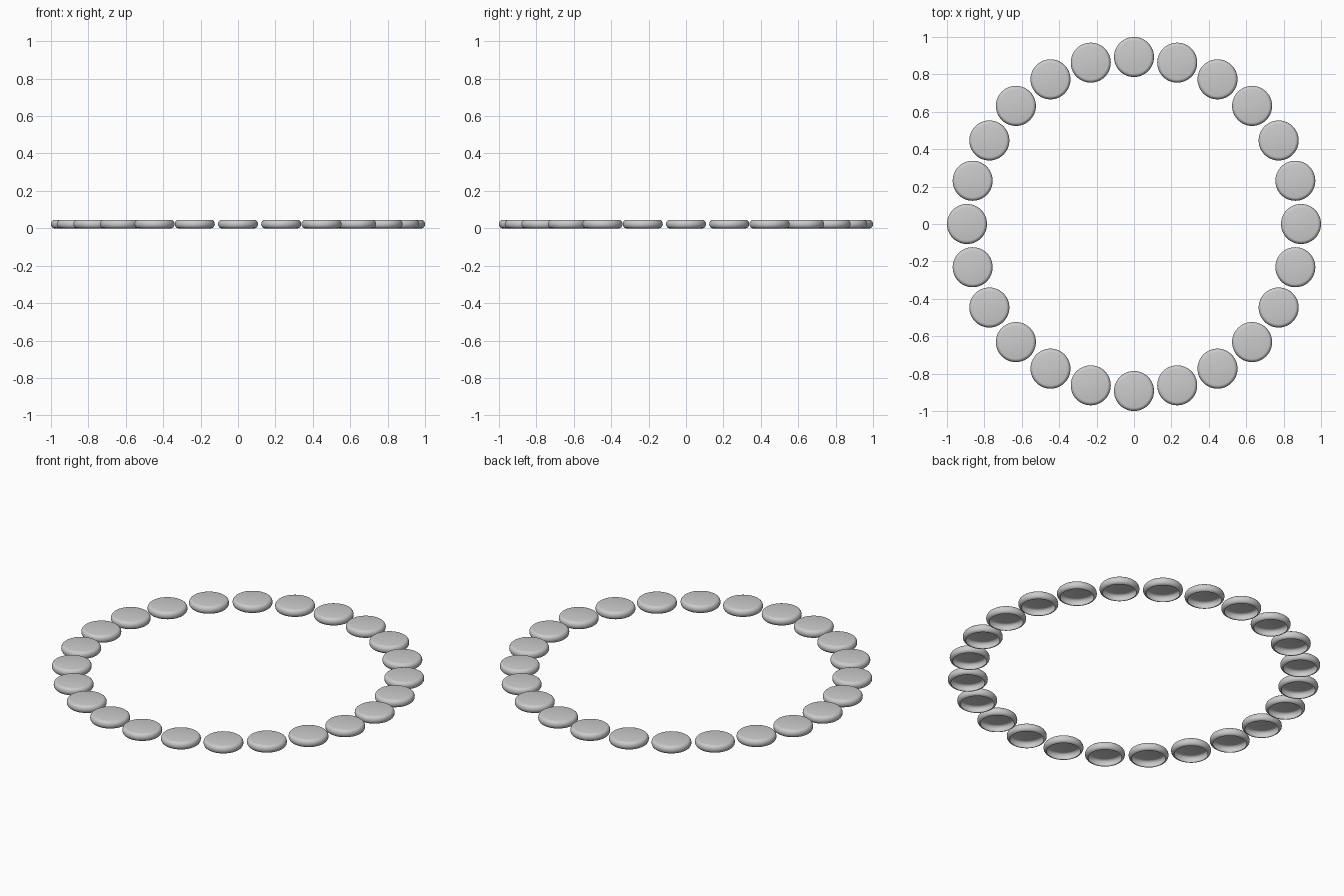
import bpy, bmesh, math
from mathutils import Matrix

if "Cube" in bpy.data.objects:
    bpy.data.objects.remove(bpy.data.objects["Cube"])

COUNT, RING, R, H = 24, 0.893, 0.107, 0.045
SEG = 48

# rounded rim profile (radius, height), from flat top round to the open underside
B = 0.018
profile = [(0, H)]
for i in range(9):
    a = math.pi / 2 - math.pi * i / 8
    profile.append((R - B + B * math.cos(a), H / 2 + H / 2 * math.sin(a)))


def disc_mesh():
    bm = bmesh.new()
    vs = [bm.verts.new((r, 0, z)) for r, z in profile]
    es = [bm.edges.new(p) for p in zip(vs, vs[1:])]
    bmesh.ops.spin(bm, geom=vs + es, axis=(0, 0, 1), cent=(0, 0, 0),
                   steps=SEG, angle=2 * math.pi)
    bmesh.ops.remove_doubles(bm, verts=bm.verts, dist=1e-5)
    bmesh.ops.recalc_face_normals(bm, faces=bm.faces)
    top = max(bm.faces, key=lambda f: f.calc_center_median().z)
    if top.normal.z < 0:
        bmesh.ops.reverse_faces(bm, faces=bm.faces)
    for f in bm.faces:
        f.smooth = True
    me = bpy.data.meshes.new("disc")
    bm.to_mesh(me)
    bm.free()
    return me


# ring of identical hollow discs
mesh = disc_mesh()
for i in range(COUNT):
    a = 2 * math.pi * i / COUNT
    ob = bpy.data.objects.new(f"disc_{i + 1:02d}", mesh)
    ob.matrix_world = Matrix.Rotation(a, 4, 'Z') @ Matrix.Translation((RING, 0, 0))
    bpy.context.collection.objects.link(ob)
